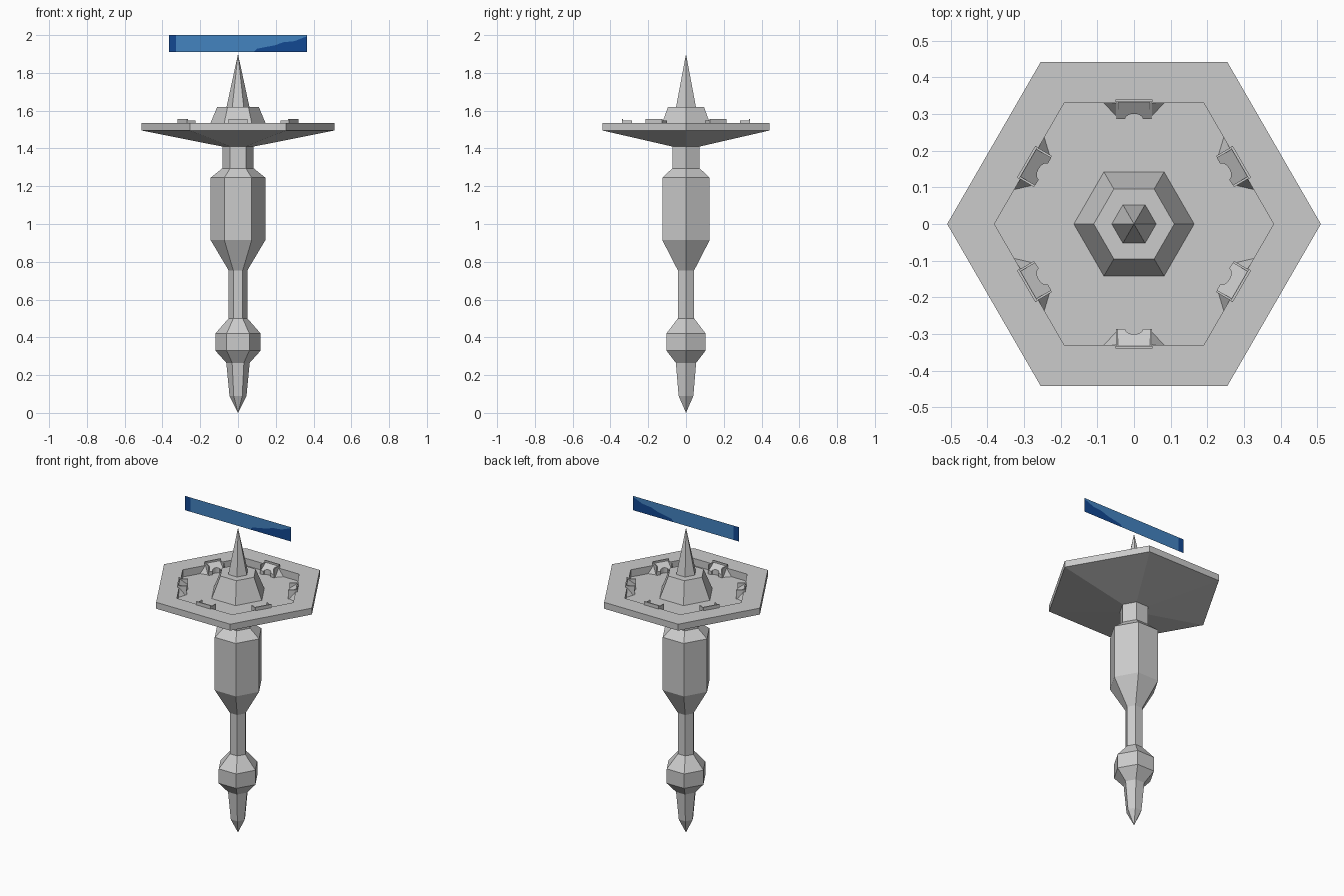
import bpy, bmesh, math
from mathutils import Matrix

cube = bpy.data.objects.get("Cube")
if cube:
    bpy.data.objects.remove(cube, do_unlink=True)


def material(name, rgb):
    m = bpy.data.materials.new(name)
    m.use_nodes = True
    m.diffuse_color = (*rgb, 1)
    m.node_tree.nodes["Principled BSDF"].inputs["Base Color"].default_value = (*rgb, 1)
    return m


GREY = material("grey metal", (0.6, 0.6, 0.6))
BLUE = material("mid blue", (0.057, 0.227, 0.53))
NAVY = material("dark blue", (0.006, 0.065, 0.29))


def finish(name, bm, mats, fix_normals=True):
    if fix_normals:
        bmesh.ops.recalc_face_normals(bm, faces=bm.faces)
    me = bpy.data.meshes.new(name)
    bm.to_mesh(me)
    bm.free()
    for m in mats:
        me.materials.append(m)
    ob = bpy.data.objects.new(name, me)
    bpy.context.collection.objects.link(ob)
    return ob


def hex_lathe(name, profile):
    """Six-sided turned solid from (corner radius, z) points, bottom to top."""
    bm = bmesh.new()
    rings = []
    for r, z in profile:
        n = 6 if r > 0 else 1
        rings.append([bm.verts.new((r * math.cos(i * math.pi / 3),
                                    r * math.sin(i * math.pi / 3), z)) for i in range(n)])
    for a, b in zip(rings, rings[1:]):
        for i in range(6):
            j = (i + 1) % 6
            if len(a) == 1:
                bm.faces.new((a[0], b[j], b[i]))
            elif len(b) == 1:
                bm.faces.new((a[i], a[j], b[0]))
            else:
                bm.faces.new((a[i], a[j], b[j], b[i]))
    for ring in (rings[0], rings[-1]):
        if len(ring) == 6:
            bm.faces.new(ring)
    return finish(name, bm, [GREY])


# Shaft, from pointed foot to neck
hex_lathe("shaft", [(0, 0), (0.045, 0.09), (0.062, 0.265), (0.12, 0.33), (0.12, 0.42),
                    (0.05, 0.50), (0.05, 0.755), (0.145, 0.915), (0.145, 1.245),
                    (0.083, 1.295), (0.083, 1.42)])

# Hexagonal deck with a sunken floor
hex_lathe("deck", [(0.083, 1.41), (0.51, 1.495), (0.51, 1.535), (0.381, 1.535), (0.381, 1.49)])

# Central tower base and spire
hex_lathe("tower_base", [(0.165, 1.488), (0.11, 1.62)])
hex_lathe("spire", [(0.061, 1.618), (0, 1.9)])


# Docking bays, one in the middle of each inner wall
def add_box(bm, lo, hi):
    size = [h - l for l, h in zip(lo, hi)]
    mid = [(h + l) / 2 for l, h in zip(lo, hi)]
    bmesh.ops.create_cube(bm, size=1, matrix=Matrix.Translation(mid) @ Matrix.Diagonal((*size, 1)))


def docking_bay(index):
    bm = bmesh.new()
    add_box(bm, (-0.05, -0.34, 1.49), (0.05, -0.333, 1.556))
    for s in (-1, 1):
        # side cheek
        x0, x1 = sorted((s * 0.043, s * 0.049))
        add_box(bm, (x0, -0.333, 1.49), (x1, -0.287, 1.547))
        # sloping corner brace
        p = [bm.verts.new(c) for c in ((s * 0.049, -0.33, 1.49), (s * 0.082, -0.33, 1.49),
                                       (s * 0.049, -0.295, 1.49), (s * 0.049, -0.33, 1.535))]
        for f in ((0, 1, 2), (0, 1, 3), (1, 2, 3), (0, 2, 3)):
            bm.faces.new([p[i] for i in f])
    # sloping ramp with a rounded notch
    outline = [(-0.043, -0.333), (0.043, -0.333), (0.043, -0.286)]
    outline += [(0.025 * math.cos(a), -0.286 - 0.015 * math.sin(a))
                for a in (i * math.pi / 6 for i in range(7))]
    outline.append((-0.043, -0.286))
    top = [bm.verts.new((x, y, 1.545 - (y + 0.333) * 0.7)) for x, y in outline]
    low = [bm.verts.new((x, y, 1.49)) for x, y in outline]
    bm.faces.new(top)
    bm.faces.new(low)
    for i in range(len(top)):
        j = (i + 1) % len(top)
        bm.faces.new((top[i], top[j], low[j], low[i]))
    bmesh.ops.rotate(bm, verts=bm.verts, cent=(0, 0, 0),
                     matrix=Matrix.Rotation(index * math.pi / 3, 3, 'Z'))
    finish(f"docking_bay_{index + 1}", bm, [GREY])


for k in range(6):
    docking_bay(k)

# Flat banner above the spire: dark end strip and dark wave on a blue field
L, E, R, Z0, Z1 = -0.366, -0.328, 0.366, 1.911, 2.0
wave = [(0.085, Z0), (0.10, 1.928), (0.195, 1.946), (0.24, 1.962), (0.30, 1.968),
        (0.345, 1.986), (R, 1.993)]
bm = bmesh.new()
for outline, mat in (
        ([(L, Z0), (E, Z0), (E, Z1), (L, Z1)], 1),
        ([(E, Z0)] + wave + [(R, Z1), (E, Z1)], 0),
        ([(R, Z0)] + wave[::-1], 1)):
    f = bm.faces.new([bm.verts.new((x, 0, z)) for x, z in outline])
    f.material_index = mat
    f.normal_update()
    if f.normal.y > 0:
        f.normal_flip()
bmesh.ops.remove_doubles(bm, verts=bm.verts, dist=0.0001)
finish("banner", bm, [BLUE, NAVY], fix_normals=False)
